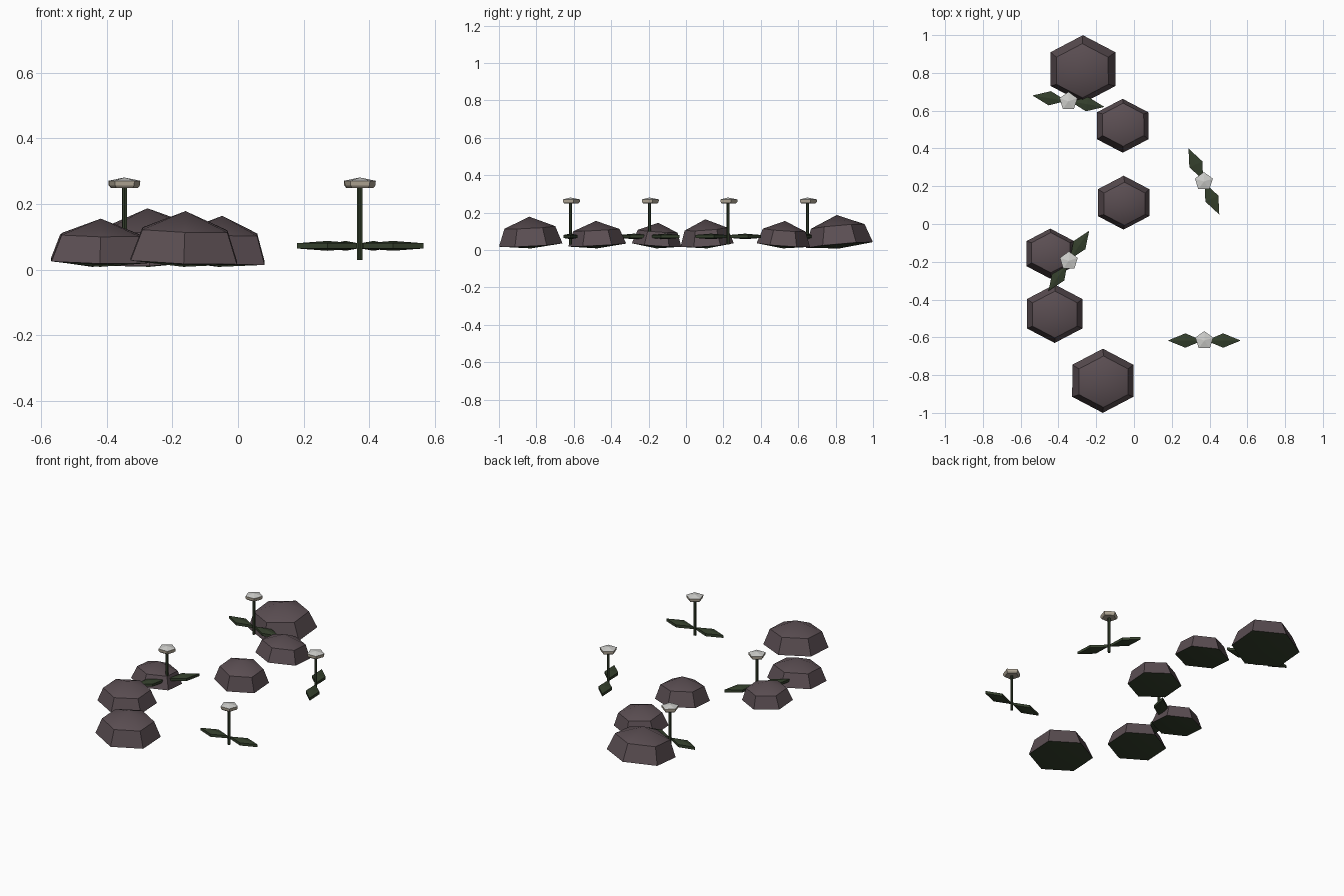
import bpy
import bmesh
from math import sin, cos, pi, radians
from mathutils import Matrix, Vector

if "Cube" in bpy.data.objects:
    bpy.data.objects.remove(bpy.data.objects["Cube"], do_unlink=True)


def material(name, rgb):
    mat = bpy.data.materials.new(name)
    mat.use_nodes = True
    mat.diffuse_color = (*rgb, 1)
    mat.node_tree.nodes["Principled BSDF"].inputs["Base Color"].default_value = (*rgb, 1)
    return mat


STONE = material("plum stone", (0.105, 0.077, 0.086))
GREEN = material("dark green", (0.034, 0.05, 0.025))
PETAL = material("pale petal", (0.62, 0.62, 0.60))
CUP = material("beige cup", (0.42, 0.37, 0.29))


def finish(name, bm, mats, rule=None, smooth=False):
    """Turn a bmesh into an object, colouring faces by a rule."""
    bmesh.ops.recalc_face_normals(bm, faces=bm.faces)
    bm.normal_update()
    for face in bm.faces:
        face.material_index = rule(face) if rule else 0
    mesh = bpy.data.meshes.new(name)
    bm.to_mesh(mesh)
    bm.free()
    obj = bpy.data.objects.new(name, mesh)
    bpy.context.collection.objects.link(obj)
    for mat in mats:
        mesh.materials.append(mat)
    if smooth:
        bpy.ops.object.select_all(action="DESELECT")
        obj.select_set(True)
        bpy.context.view_layer.objects.active = obj
        bpy.ops.object.shade_smooth_by_angle(angle=radians(30))
    return obj


def lathe(sides, rings, stretch=1):
    """Stack polygon rings (radius, z), a corner facing +y; radius 0 is a point."""
    bm = bmesh.new()
    loops = []
    for r, z in rings:
        count = sides if r else 1
        loops.append([bm.verts.new((-r * stretch * sin(2 * pi * i / sides),
                                    r * cos(2 * pi * i / sides), z)) for i in range(count)])
    for low, high in zip(loops, loops[1:]):
        for i in range(sides):
            j = (i + 1) % sides
            corners = [low[i % len(low)], low[j % len(low)],
                       high[j % len(high)], high[i % len(high)]]
            bm.faces.new(list(dict.fromkeys(corners)))
    return bm


# Mossy-bottomed stones: x, y, radius, top height, lean towards x and y (degrees)
STONES = [
    (-0.27, 0.82, 0.180, 0.188, -2, -5),
    (-0.06, 0.52, 0.143, 0.156, 2, 4),
    (-0.055, 0.113, 0.143, 0.165, 3, -4),
    (-0.443, -0.157, 0.133, 0.146, 2, 4),
    (-0.42, -0.475, 0.155, 0.156, 1, -3),
    (-0.165, -0.83, 0.170, 0.179, 2, -3),
]
BASE = 0.027
for n, (x, y, r, top, lean_x, lean_y) in enumerate(STONES, 1):
    h = top - BASE
    bm = lathe(6, [(0, -0.018), (r, 0), (r * 0.8, h * 0.62), (0, h)], 1.1)
    stone = finish(f"stone_{n}", bm, [STONE, GREEN], lambda f: int(f.normal.z < -0.5), True)
    stone.location = (x, y, BASE)
    stone.rotation_euler = (radians(-lean_y), radians(lean_x), 0)


def leaf_pair():
    """Two diamond blades on opposite sides, thickest in the middle."""
    bm = bmesh.new()
    for side in (1, -1):
        layers = []
        for up in (1, -1):
            rim = [bm.verts.new((side * px, side * py, up * 0.008))
                   for px, py in ((0.01, 0), (0.1, -0.038), (0.193, 0), (0.1, 0.038))]
            mid = bm.verts.new((side * 0.1, 0, up * 0.015))
            for i in range(4):
                bm.faces.new((rim[i], rim[(i + 1) % 4], mid))
            layers.append(rim)
        top, bottom = layers
        for i in range(4):
            j = (i + 1) % 4
            bm.faces.new((top[i], top[j], bottom[j], bottom[i]))
    return bm


# Flowers: x, y, leaf direction (degrees)
FLOWERS = [(-0.347, 0.65, -9), (0.37, 0.225, -65), (-0.345, -0.195, 56), (0.372, -0.617, 0)]
for n, (x, y, turn) in enumerate(FLOWERS, 1):
    stem = finish(f"stem_{n}", lathe(6, [(0, 0.03), (0.008, 0.03), (0.008, 0.255), (0, 0.255)]),
                  [GREEN])
    blossom = finish(f"blossom_{n}",
                     lathe(5, [(0, 0.249), (0.042, 0.249), (0.049, 0.257), (0.05, 0.271),
                               (0, 0.281)]),
                     [PETAL, CUP], lambda f: int(f.normal.z < 0.5))
    leaves = finish(f"leaves_{n}", leaf_pair(), [GREEN])
    for part in (stem, blossom):
        part.location = (x, y, 0)
    leaves.location = (x, y, 0.073)
    leaves.rotation_euler.z = radians(turn)
